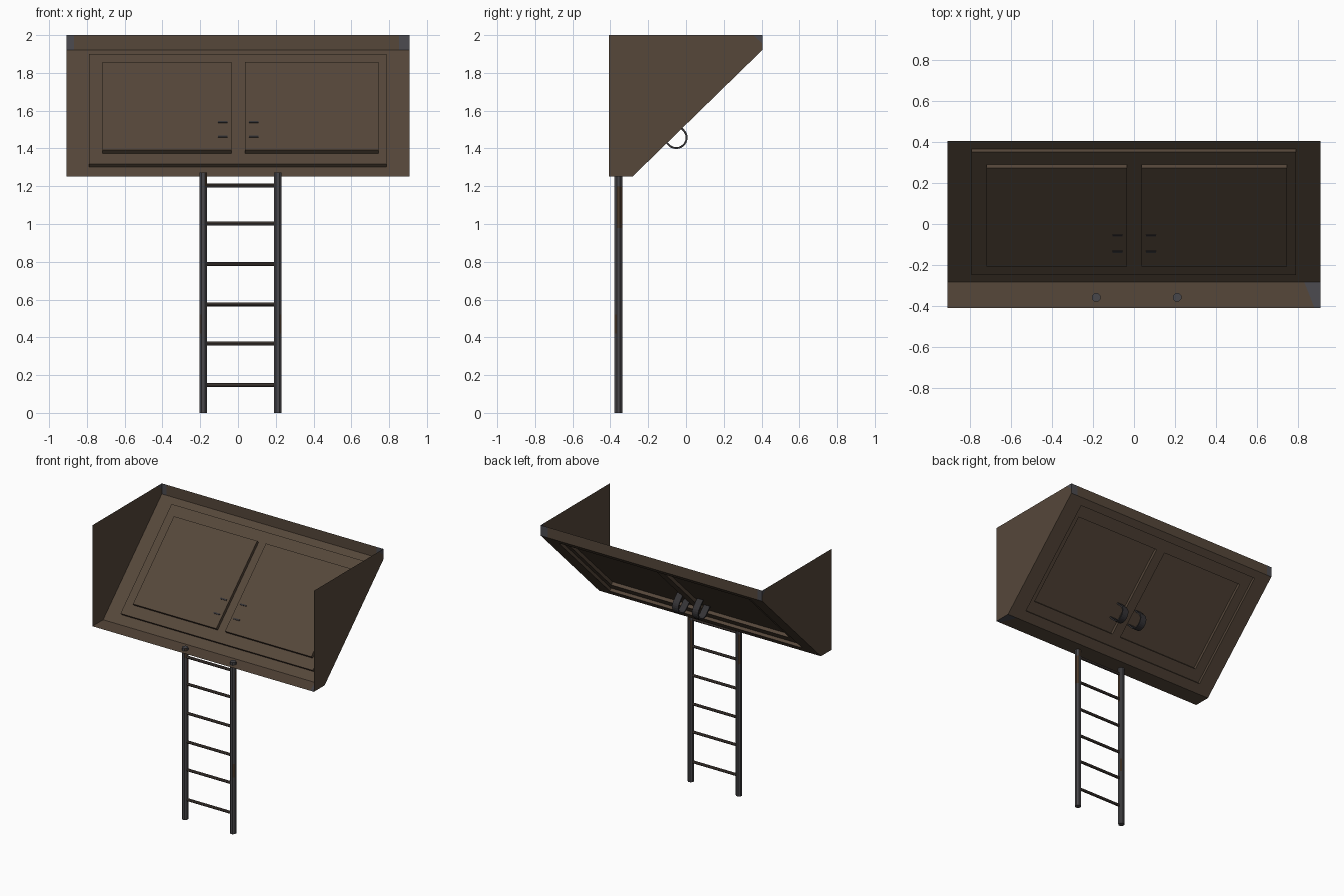
import bpy, bmesh, math
from mathutils import Vector

if "Cube" in bpy.data.objects:
    bpy.data.objects.remove(bpy.data.objects["Cube"])


def material(name, rgb):
    m = bpy.data.materials.new(name)
    m.diffuse_color = (*rgb, 1)
    m.use_nodes = True
    m.node_tree.nodes["Principled BSDF"].inputs["Base Color"].default_value = m.diffuse_color
    return m


BROWN = material("brown_paint", (0.092, 0.063, 0.042))
WORN = material("worn_grey_metal", (0.072, 0.070, 0.080))
STEEL = material("dark_steel", (0.066, 0.064, 0.070))
RUST = material("rust", (0.068, 0.041, 0.025))
RUNG = material("dull_rung_metal", (0.070, 0.053, 0.045))
IRON = material("black_iron", (0.035, 0.033, 0.036))

W = 0.908                                  # half width of the cabinet
Y0, Y1, TOP = -0.408, 0.405, 2.0
A, B = Vector((0, -0.282, 1.252)), Vector((0, Y1, 1.922))   # slope bottom / top
L = (B - A).length
U = (B - A) / L                            # up the slope
N = Vector((0, -U.z, U.y))                 # into the cabinet
CENTRE = Vector((0, -0.15, 1.75))


def add_object(name, bm, mats):
    me = bpy.data.meshes.new(name)
    bm.to_mesh(me)
    bm.free()
    for m in mats:
        me.materials.append(m)
    ob = bpy.data.objects.new(name, me)
    bpy.context.collection.objects.link(ob)
    return ob


def face(bm, pts, mat=0):
    f = bm.faces.new([bm.verts.new(p) for p in pts])
    f.normal_update()
    f.material_index = mat
    if f.normal.dot(f.calc_center_median() - CENTRE) < 0:
        f.normal_flip()


# sloped back: a grid of cells with stepped depths (frame, then two doors)
xs = [-W, -0.79, -0.717, -0.034, 0.037, 0.745, 0.787, W]
ts = [0, 0.073, 0.158, 0.855, 0.943, 1]
F, D = 0.022, 0.046


def depth(i, j):
    if i in (2, 4) and j == 2:
        return D
    return F if 1 <= i <= 5 and 1 <= j <= 3 else 0


def slope_pt(x, t, d):
    return A + U * (t * L) + N * d + Vector((x, 0, 0))


bm = bmesh.new()
for i in range(len(xs) - 1):
    for j in range(len(ts) - 1):
        d = depth(i, j)
        a, b, c, e = xs[i], xs[i + 1], ts[j], ts[j + 1]
        face(bm, [slope_pt(a, c, d), slope_pt(b, c, d), slope_pt(b, e, d), slope_pt(a, e, d)])
        if i + 2 < len(xs) and depth(i + 1, j) != d:      # step walls across
            k = depth(i + 1, j)
            face(bm, [slope_pt(b, c, d), slope_pt(b, e, d), slope_pt(b, e, k), slope_pt(b, c, k)])
        if j + 2 < len(ts) and depth(i, j + 1) != d:      # step walls up
            k = depth(i, j + 1)
            face(bm, [slope_pt(a, e, d), slope_pt(b, e, d), slope_pt(b, e, k), slope_pt(a, e, k)])
bmesh.ops.remove_doubles(bm, verts=bm.verts, dist=1e-5)
add_object("sloped_door_panel", bm, [BROWN])

# bottom strip with a worn corner
bm = bmesh.new()
z = A.z
face(bm, [(-W, Y0, z), (W - 0.03, Y0, z), (W - 0.08, A.y, z), (-W, A.y, z)])
face(bm, [(W - 0.03, Y0, z), (W, Y0, z), (W, A.y, z), (W - 0.08, A.y, z)], 1)
add_object("bottom_strip", bm, [BROWN, WORN])

# top lip with worn ends
bm = bmesh.new()
cuts = [-W, -W + 0.04, W - 0.055, W]
for i in range(3):
    a, b = cuts[i], cuts[i + 1]
    face(bm, [(a, Y1, B.z), (b, Y1, B.z), (b, Y1, TOP), (a, Y1, TOP)], int(i != 1))
add_object("top_lip", bm, [BROWN, WORN])

# side panels, with a worn top corner
for name, x in (("left_side", -W), ("right_side", W)):
    bm = bmesh.new()
    p, q = Y1 - 0.05, TOP - 0.045
    face(bm, [(x, Y0, TOP), (x, Y0, A.z), (x, A.y, A.z), (x, Y1, B.z), (x, Y1, q), (x, p, TOP)])
    face(bm, [(x, p, TOP), (x, Y1, q), (x, Y1, TOP)], 1)
    add_object(name, bm, [BROWN, WORN])

# U-shaped pull handles on the outside, ends passing through the doors
def handle(name, x0, x1):
    def ring(r):
        pts = [(0.308 - r, 0.051)]
        for k in range(13):
            ang = math.pi * k / 12
            pts.append((0.308 - r * math.cos(ang), -0.014 - r * math.sin(ang)))
        return pts + [(0.308 + r, 0.051)]
    prof = ring(0.060) + ring(0.050)[::-1]
    bm = bmesh.new()
    n = len(prof) // 2
    vs = [[bm.verts.new(A + U * s + N * d + Vector((x, 0, 0))) for s, d in prof] for x in (x0, x1)]
    m = len(prof)
    for k in range(m):
        bm.faces.new([vs[0][k], vs[0][(k + 1) % m], vs[1][(k + 1) % m], vs[1][k]])
    for side in vs:
        for k in range(n - 1):
            bm.faces.new([side[k], side[k + 1], side[m - 2 - k], side[m - 1 - k]])
    bmesh.ops.recalc_face_normals(bm, faces=bm.faces)
    add_object(name, bm, [IRON])


handle("left_handle", -0.105, -0.055)
handle("right_handle", 0.058, 0.108)

# ladder rails: octagonal posts with rust patches by height
LY = -0.357


def rail(name, x, rusty):
    bm = bmesh.new()
    hs = [0, 0.42, 0.52, 0.98, 1.2, 1.272]
    r = 0.0205 / math.cos(math.pi / 8)
    rings = [[bm.verts.new((x + r * math.cos((k + 0.5) * math.pi / 4),
                            LY + r * math.sin((k + 0.5) * math.pi / 4), h)) for k in range(8)] for h in hs]
    for i in range(len(hs) - 1):
        for k in range(8):
            f = bm.faces.new([rings[i][k], rings[i][(k + 1) % 8], rings[i + 1][(k + 1) % 8], rings[i + 1][k]])
            f.material_index = int((i, k) in rusty)
    bm.faces.new(rings[0][::-1])
    bm.faces.new(rings[-1])
    add_object(name, bm, [STEEL, RUST])


rail("left_rail", -0.184, {(3, 2), (3, 7), (1, 4), (4, 6), (1, 0)})
rail("right_rail", 0.210, {(3, 7), (3, 0), (1, 6), (3, 2), (4, 1)})

# ladder rungs
for i, h in enumerate((0.147, 0.368, 0.575, 0.787, 1.003, 1.203)):
    bpy.ops.mesh.primitive_cylinder_add(vertices=8, radius=0.0105, depth=0.37,
                                        location=(0.013, LY, h), rotation=(0, math.pi / 2, 0))
    ob = bpy.context.object
    ob.name = f"rung_{i + 1}"
    ob.data.materials.append(RUNG)
